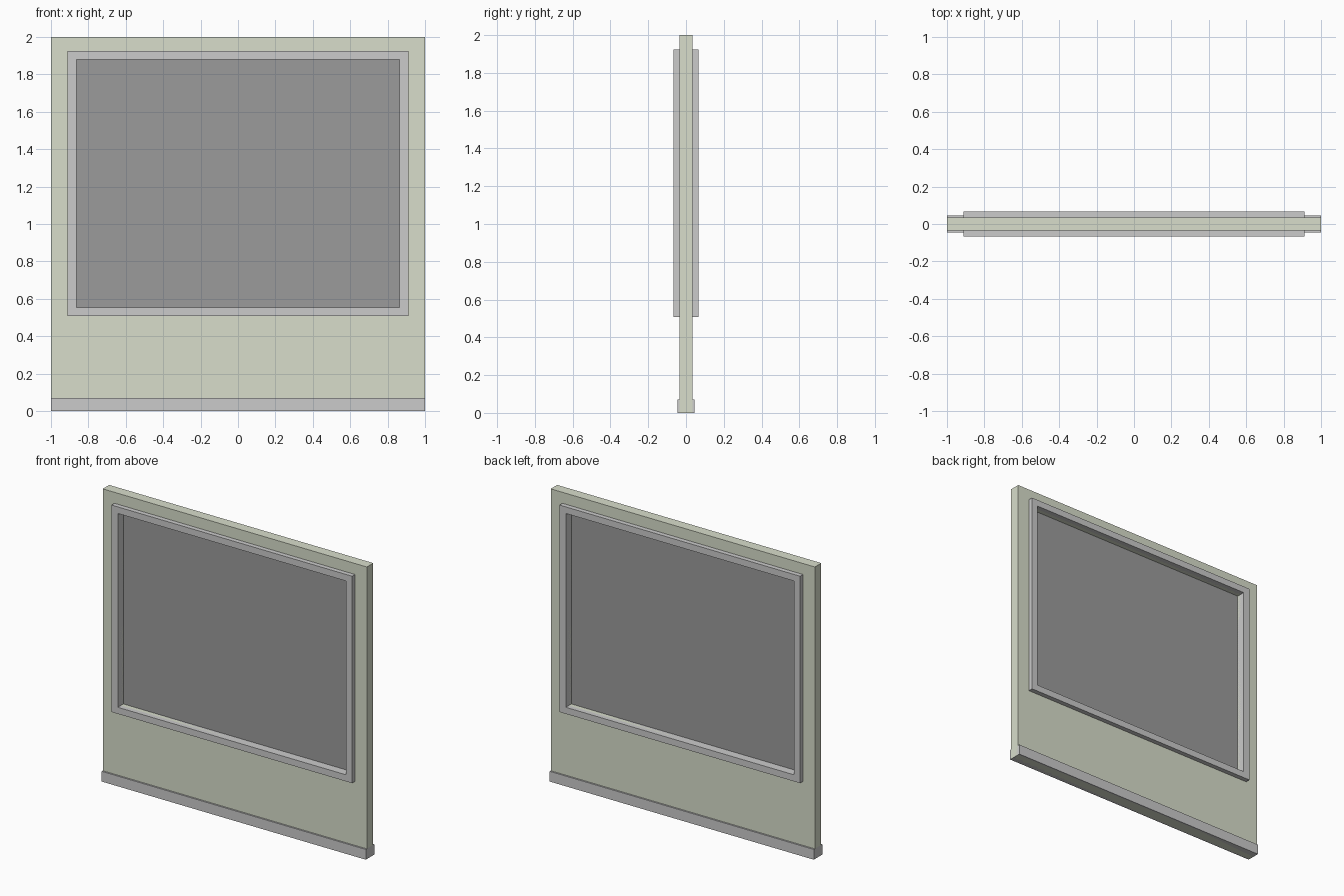
import bpy, bmesh

if "Cube" in bpy.data.objects:
    bpy.data.objects.remove(bpy.data.objects["Cube"])


def material(name, color):
    m = bpy.data.materials.new(name)
    m.diffuse_color = (*color, 1)
    m.use_nodes = True
    m.node_tree.nodes["Principled BSDF"].inputs["Base Color"].default_value = m.diffuse_color
    return m


def finish(name, bm, mat=None):
    bmesh.ops.recalc_face_normals(bm, faces=bm.faces)
    me = bpy.data.meshes.new(name)
    bm.to_mesh(me)
    bm.free()
    ob = bpy.data.objects.new(name, me)
    bpy.context.collection.objects.link(ob)
    if mat:
        me.materials.append(mat)
    return ob


def rectangle(bm, hx, z0, z1, y):
    return [bm.verts.new((x, y, z)) for x, z in ((-hx, z0), (hx, z0), (hx, z1), (-hx, z1))]


def slab(name, outer, half_depth, mat=None, hole=None):
    """Rectangle (half width, bottom, top) extruded along y, with an optional opening."""
    bm = bmesh.new()
    d = half_depth
    front, back = rectangle(bm, *outer, -d), rectangle(bm, *outer, d)
    loops = [front, back]
    if hole:
        loops += [rectangle(bm, *hole, d), rectangle(bm, *hole, -d)]
        pairs = list(zip(loops, loops[1:] + loops[:1]))
    else:
        bm.faces.new(front)
        bm.faces.new(back)
        pairs = [(front, back)]
    for a, b in pairs:
        for i in range(4):
            j = (i + 1) % 4
            bm.faces.new((a[i], a[j], b[j], b[i]))
    return finish(name, bm, mat)


green = material("sage_paint", (0.69, 0.73, 0.60))
dark = material("dark_glass", (0.33, 0.33, 0.33))
opening = (0.864, 0.553, 1.88)

# Wall panel with window opening
slab("wall_panel", (1, 0.0, 2), 0.035, green, hole=opening)
# Window trim standing proud on both sides
slab("window_frame", (0.911, 0.508, 1.925), 0.067, hole=opening)
# Thin pane in the middle of the frame
slab("window_pane", opening, 0.007, dark)
# Skirting along the bottom, both sides
slab("skirting", (1, 0, 0.07), 0.046)
